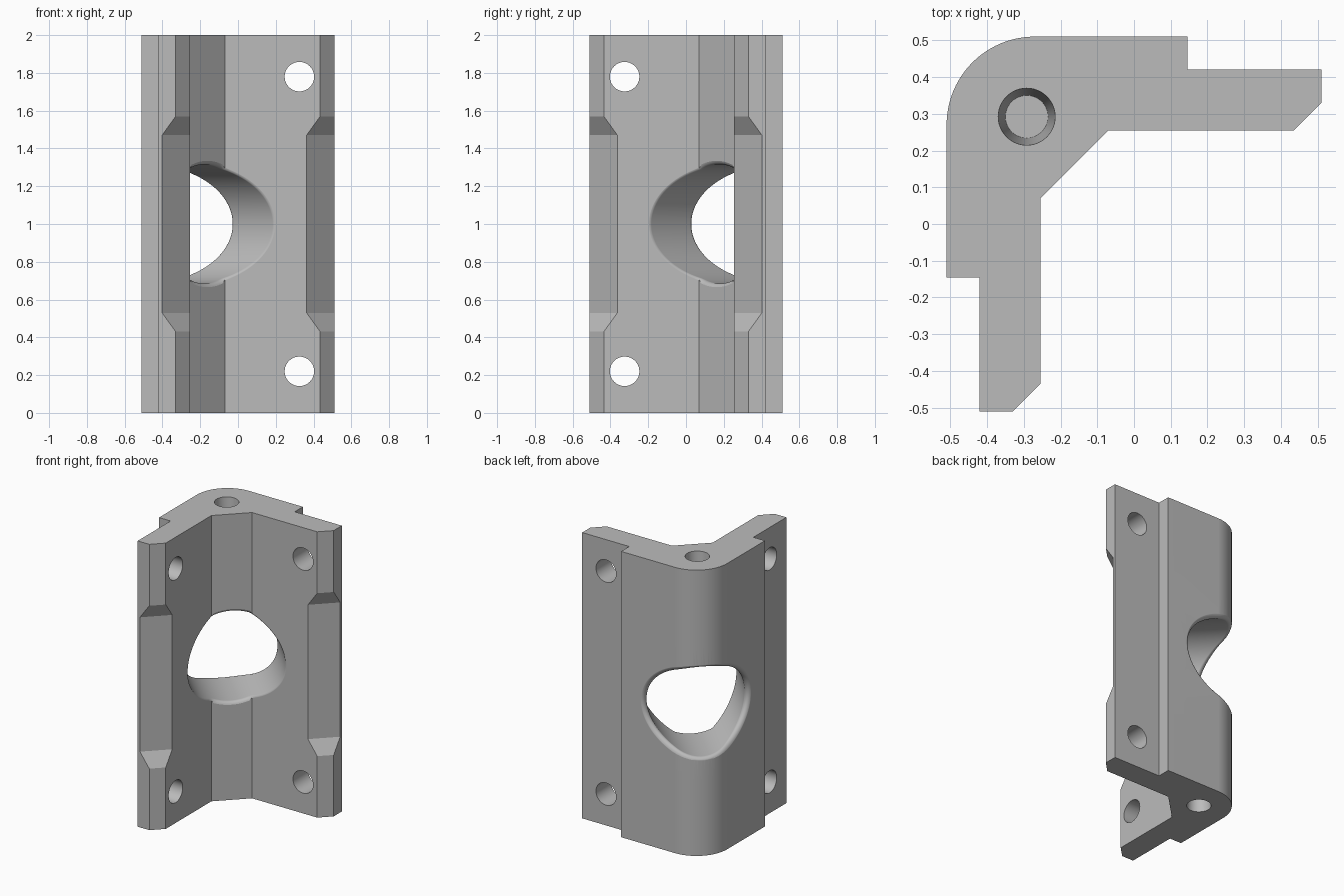
import bpy, bmesh
from math import sin, cos, tan, pi, sqrt, radians, atan
from mathutils import Matrix, Vector

cube = bpy.data.objects.get("Cube")
if cube:
    bpy.data.objects.remove(cube, do_unlink=True)

grey = bpy.data.materials.new("plain grey")
grey.use_nodes = True
grey.diffuse_color = (0.5, 0.5, 0.5, 1)
grey.node_tree.nodes["Principled BSDF"].inputs["Base Color"].default_value = grey.diffuse_color

HALF, STEP, INNER = 0.51, 0.42, 0.255   # outer face, recessed face, inner face
ARC = 0.24                              # outer corner radius
HOLE, FILLET = 0.315, 0.026             # large cross hole
ROOT2 = sqrt(2)


def loft(name, rings):
    """Skin a list of equal closed rings and cap both ends."""
    bm = bmesh.new()
    rows = [[bm.verts.new(p) for p in ring] for ring in rings]
    n = len(rows[0])
    for a, b in zip(rows, rows[1:]):
        for i in range(n):
            j = (i + 1) % n
            bm.faces.new((a[i], a[j], b[j], b[i]))
    bm.faces.new(rows[0][::-1])
    bm.faces.new(rows[-1])
    bmesh.ops.recalc_face_normals(bm, faces=bm.faces)
    mesh = bpy.data.meshes.new(name)
    bm.to_mesh(mesh)
    bm.free()
    mesh.materials.append(grey)
    obj = bpy.data.objects.new(name, mesh)
    bpy.context.collection.objects.link(obj)
    return obj


def section(z, chamfer):
    """Angle-bracket outline, mirrored about its diagonal."""
    arm = [(-0.07, INNER), (HALF - chamfer, INNER), (HALF, INNER + chamfer),
           (HALF, STEP), (0.145, STEP), (0.145, HALF)]
    arc = []
    for i in range(25):
        t = pi / 2 + pi / 2 * i / 24
        arc.append((ARC - HALF + ARC * cos(t), HALF - ARC + ARC * sin(t)))
    other = [(-y, -x) for x, y in reversed(arm)]
    return [(x, y, z) for x, y in arm + arc + other]


# Bracket body, with deeper edge chamfers through the middle
bracket = loft("corner_bracket", [section(z, c) for z, c in (
    (0, 0.075), (0.43, 0.075), (0.53, 0.147),
    (1.47, 0.147), (1.57, 0.075), (2, 0.075))])


# Heights of the inner and outer surfaces along the diagonal hole axis
def inner_height(u):
    return max((-0.07 - INNER) / ROOT2, abs(u) - INNER * ROOT2)


def outer_height(u):
    u = abs(u)
    if u < ARC / ROOT2:
        return (HALF - ARC) * ROOT2 + sqrt(ARC * ARC - u * u)
    return HALF * ROOT2 - u


def rounded_rim(height, t):
    """Radius and height of points round the rim at angle t, wall first."""
    surf = lambda r: height(r * cos(t))
    slope = (surf(HOLE + 0.01) - surf(HOLE)) / 0.01
    alpha = pi / 2 + atan(slope)
    run = FILLET * tan((pi - alpha) / 2)
    tip = Vector((HOLE, surf(HOLE)))
    start = tip - Vector((0, run))
    r_end = HOLE + run * sin(alpha)
    end = Vector((r_end, surf(r_end) + 0.001))
    w = sin(alpha / 2)
    pts = []
    for i in range(7):
        k = i / 6
        a, b, c = (1 - k) ** 2, 2 * w * k * (1 - k), k * k
        pts.append((start * a + tip * b + end * c) / (a + b + c))
    return pts + [Vector((r_end, 1.0))]


# Large cross hole with rounded rims
columns = []
for i in range(96):
    t = 2 * pi * (i + 0.5) / 96
    back = [(p.x, -p.y) for p in reversed(rounded_rim(outer_height, t))]
    front = [(p.x, p.y) for p in rounded_rim(inner_height, t)]
    column = []
    for r, a in back + front:
        u = r * cos(t)
        column.append(((u + a) / ROOT2, (u - a) / ROOT2, 1 + r * sin(t)))
    columns.append(column)
cutters = [loft("cross_hole_cutter", list(zip(*columns)))]


def round_cutter(name, start, axis, length, r1, r2, sides=48):
    turn = Vector(axis).to_track_quat('Z', 'Y').to_matrix().to_4x4()
    place = Matrix.Translation(start) @ turn
    rings = [[place @ Vector((r * cos(2 * pi * i / sides), r * sin(2 * pi * i / sides), h))
              for i in range(sides)] for h, r in ((0, r1), (length, r2))]
    cutters.append(loft(name, rings))


# Screw holes through both arms
for z in (0.22, 1.78):
    round_cutter("screw_hole_cutter", (0.325, 0, z), (0, 1, 0), 0.8, 0.078, 0.078)
    round_cutter("screw_hole_cutter", (0, -0.325, z), (-1, 0, 0), 0.8, 0.078, 0.078)

# Tapered blind sockets in both ends
for z, d in ((2.01, -1), (-0.01, 1)):
    round_cutter("socket_cutter", (-0.292, 0.292, z), (0, 0, d), 0.41, 0.078, 0.058)

# Cut everything out of the body
bpy.context.view_layer.objects.active = bracket
bracket.select_set(True)
for cutter in cutters:
    cutter.hide_render = True
    mod = bracket.modifiers.new("cut", 'BOOLEAN')
    mod.operation = 'DIFFERENCE'
    mod.solver = 'EXACT'
    mod.object = cutter
    bpy.ops.object.modifier_apply(modifier=mod.name)
    bpy.data.objects.remove(cutter, do_unlink=True)

# Smooth curved walls, crisp edges
bpy.ops.object.shade_smooth_by_angle(angle=radians(25))
weighted = bracket.modifiers.new("even_shading", 'WEIGHTED_NORMAL')
weighted.keep_sharp = True
